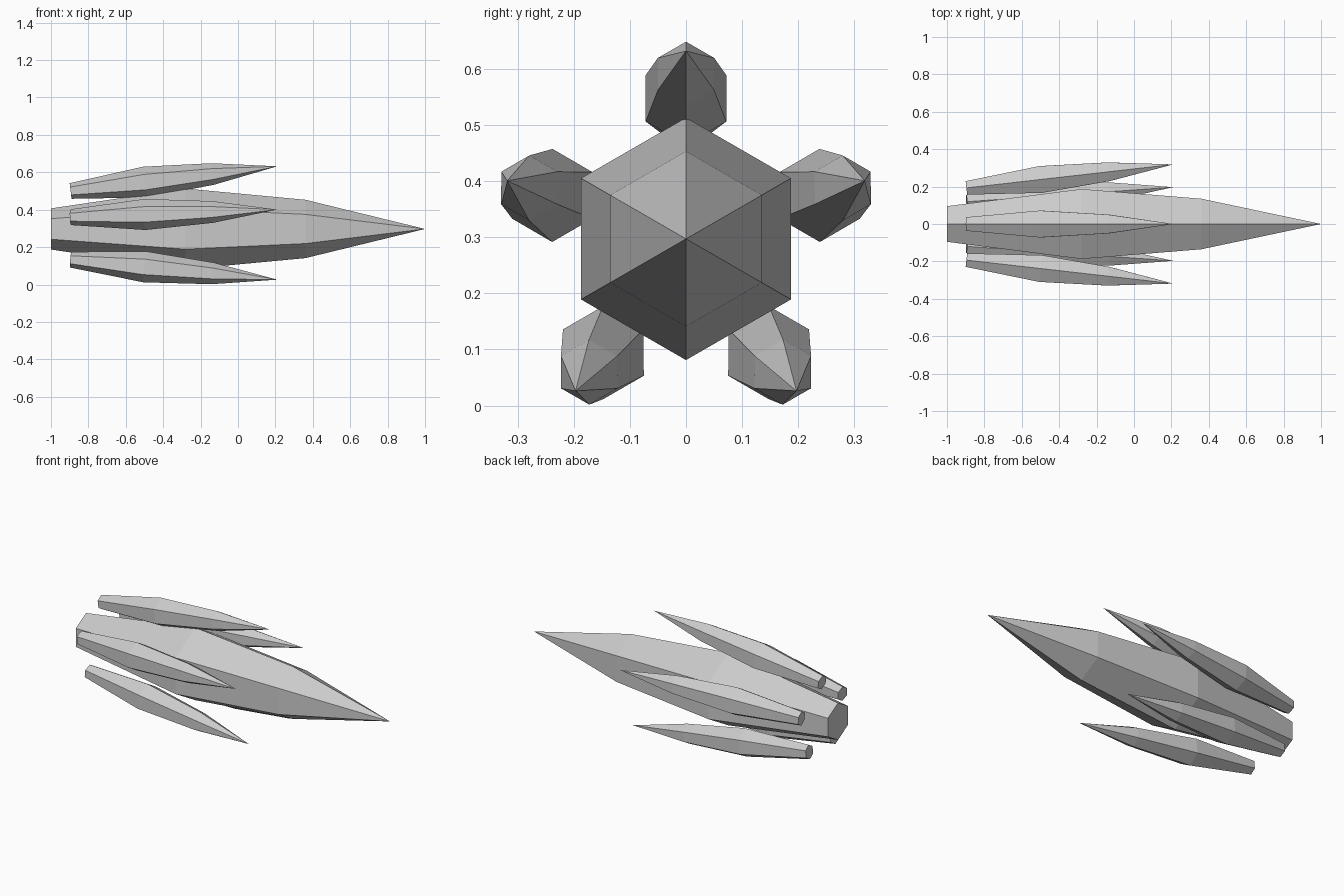
import bpy, bmesh, math
from mathutils import Vector

if "Cube" in bpy.data.objects:
    bpy.data.objects.remove(bpy.data.objects["Cube"])

CENTRE_Z = 0.297


def spindle(name, rings, tip, origin, direction):
    """Six-sided spike along local x: flat capped tail, (x, radius) rings, pointed tip."""
    bm = bmesh.new()
    loops = []
    for x, r in rings:
        loops.append([bm.verts.new((x, r * math.sin(k * math.pi / 3), r * math.cos(k * math.pi / 3)))
                      for k in range(6)])
    point = bm.verts.new((tip, 0, 0))
    bm.faces.new(loops[0])
    for a, b in zip(loops, loops[1:]):
        for k in range(6):
            n = (k + 1) % 6
            bm.faces.new((a[k], a[n], b[n], b[k]))
    for k in range(6):
        bm.faces.new((loops[-1][k], loops[-1][(k + 1) % 6], point))
    bmesh.ops.recalc_face_normals(bm, faces=bm.faces)
    mesh = bpy.data.meshes.new(name)
    bm.to_mesh(mesh)
    bm.free()
    obj = bpy.data.objects.new(name, mesh)
    bpy.context.collection.objects.link(obj)
    obj.location = origin
    obj.rotation_mode = 'QUATERNION'
    obj.rotation_quaternion = Vector(direction).to_track_quat('X', 'Z')
    return obj


# Main hull
spindle("main_hull", [(-1.0, 0.11), (-0.28, 0.216), (0.36, 0.156)], 1.0,
        (0, 0, CENTRE_Z), (1, 0, 0))

# Five outer pods, splayed outwards towards their tips
TAIL_X, TAIL_R = -0.895, 0.203
TIP_X, TIP_R = 0.21, 0.335
for i in range(5):
    ang = math.radians(90 + 72 * i)
    out = Vector((0, math.cos(ang), math.sin(ang)))
    tail = Vector((TAIL_X, 0, CENTRE_Z)) + out * TAIL_R
    tip = Vector((TIP_X, 0, CENTRE_Z)) + out * TIP_R
    axis = tip - tail
    spindle(f"outer_pod_{i + 1}", [(0, 0.042), (0.4, 0.083), (0.765, 0.058)],
            axis.length, tail, axis)
